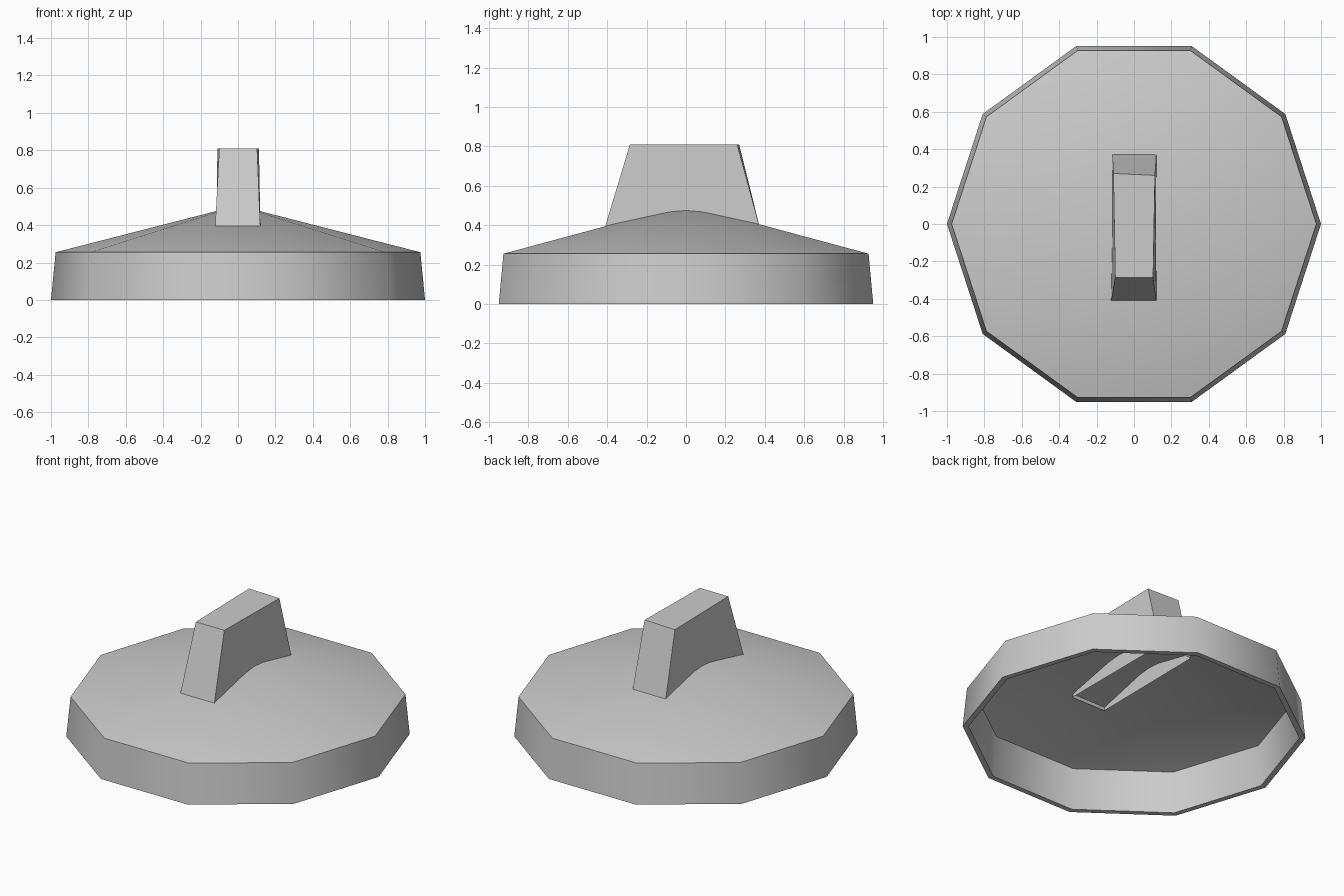
import bpy, bmesh, math

cube = bpy.data.objects.get("Cube")
if cube:
    bpy.data.objects.remove(cube, do_unlink=True)

SIDES = 10

grey = bpy.data.materials.new("plain grey")
grey.use_nodes = True
colour = (0.6, 0.6, 0.6, 1)
grey.diffuse_color = colour
grey.node_tree.nodes["Principled BSDF"].inputs["Base Color"].default_value = colour


def finish(bm, name):
    mesh = bpy.data.meshes.new(name)
    bm.to_mesh(mesh)
    bm.free()
    mesh.materials.append(grey)
    obj = bpy.data.objects.new(name, mesh)
    bpy.context.collection.objects.link(obj)
    bpy.ops.object.select_all(action='DESELECT')
    obj.select_set(True)
    bpy.context.view_layer.objects.active = obj
    bpy.ops.object.shade_smooth_by_angle(angle=math.radians(40))
    return obj


def ring(bm, radius, z):
    step = 2 * math.pi / SIDES
    return [bm.verts.new((radius * math.cos(i * step), radius * math.sin(i * step), z))
            for i in range(SIDES)]


def bridge(bm, lower, upper):
    n = len(lower)
    for i in range(n):
        j = (i + 1) % n
        bm.faces.new((lower[i], lower[j], upper[j], upper[i]))


# Lid: inner wall, bottom rim, outer wall, then a shallow pointed roof
bm = bmesh.new()
profile = [(0.945, 0.262), (0.965, 0), (1, 0), (0.975, 0.255)]
rings = [ring(bm, r, z) for r, z in profile]
for lower, upper in zip(rings, rings[1:]):
    bridge(bm, lower, upper)
apex = bm.verts.new((0, 0, 0.505))
edge = rings[-1]
for i in range(SIDES):
    bm.faces.new((edge[i], edge[(i + 1) % SIDES], apex))
finish(bm, "lid")

# Handle: hollow tapered block, open underneath where it passes the roof
bm = bmesh.new()
base = [bm.verts.new((x, y, 0.375)) for x, y in
        [(-0.123, -0.416), (0.12, -0.416), (0.12, 0.378), (-0.116, 0.378)]]
top = [bm.verts.new((x, y, 0.81)) for x, y in
       [(-0.1, -0.285), (0.102, -0.285), (0.112, 0.26), (-0.11, 0.27)]]
bridge(bm, base, top)
bm.faces.new(top)
finish(bm, "handle")
